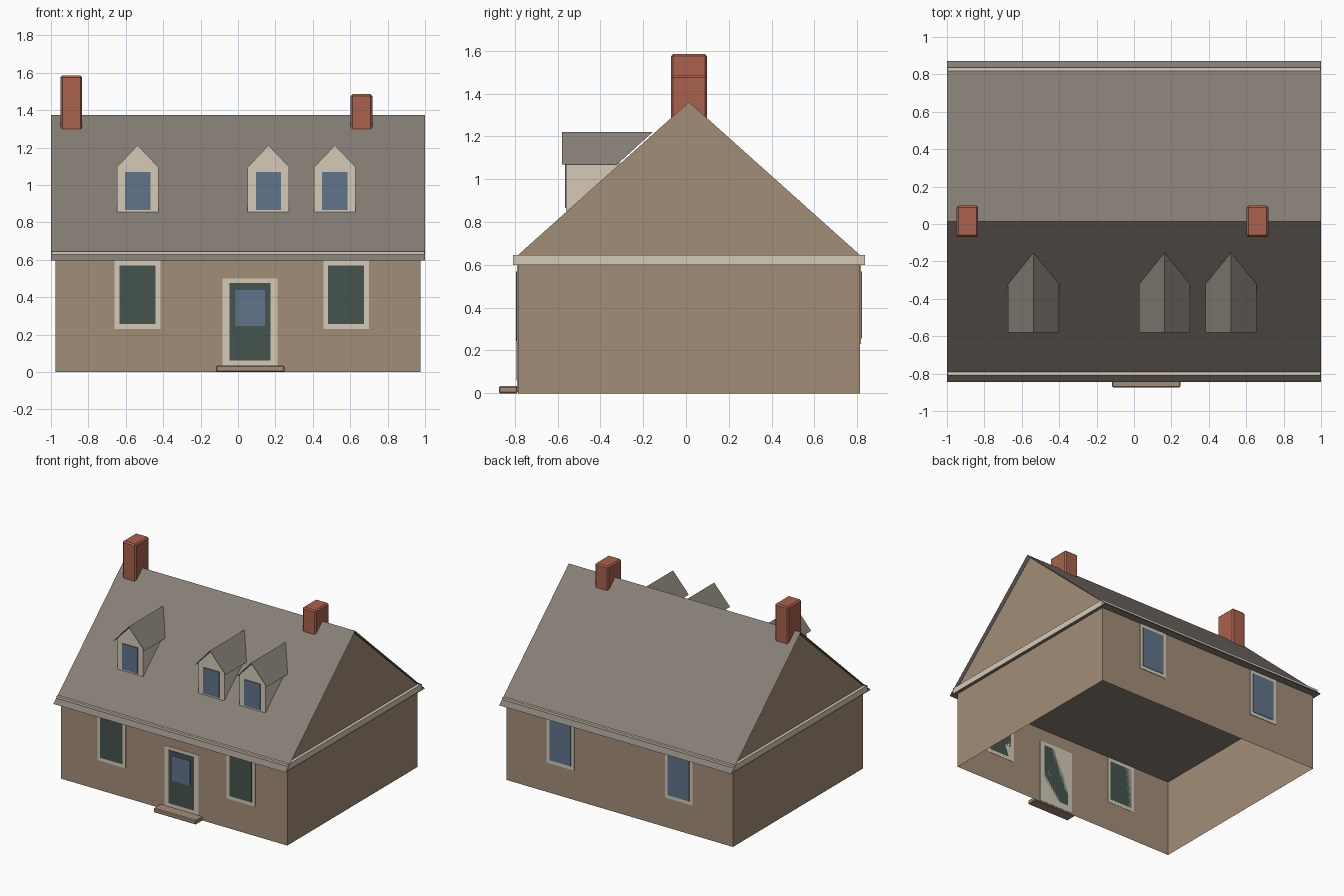
import bpy, bmesh

old = bpy.data.objects.get("Cube")
if old:
    bpy.data.objects.remove(old, do_unlink=True)


def material(name, rgb):
    m = bpy.data.materials.new(name)
    m.use_nodes = True
    m.diffuse_color = (*rgb, 1)
    bsdf = next(n for n in m.node_tree.nodes if n.type == 'BSDF_PRINCIPLED')
    bsdf.inputs["Base Color"].default_value = (*rgb, 1)
    bsdf.inputs["Roughness"].default_value = 0.9
    return m


TAN = material("tan siding", (0.37, 0.27, 0.19))
CREAM = material("cream trim", (0.66, 0.59, 0.48))
SHINGLE = material("grey shingle", (0.24, 0.21, 0.18))
BRICK = material("red brick", (0.40, 0.12, 0.075))
GLASS = material("blue glass", (0.12, 0.175, 0.26))
GREEN = material("dark green", (0.06, 0.088, 0.075))


def finish(name, bm, mat):
    mesh = bpy.data.meshes.new(name)
    bm.to_mesh(mesh)
    bm.free()
    mesh.materials.append(mat)
    ob = bpy.data.objects.new(name, mesh)
    bpy.context.collection.objects.link(ob)
    return ob


def box(name, x, y, z, mat, bevel=0):
    """Box between (low, high) pairs on each axis."""
    bm = bmesh.new()
    bmesh.ops.create_cube(bm, size=1)
    for v in bm.verts:
        v.co = [r[0] if c < 0 else r[1] for c, r in zip(v.co, (x, y, z))]
    if bevel:
        bmesh.ops.bevel(bm, geom=bm.edges[:], offset=bevel, segments=1, affect='EDGES')
    return finish(name, bm, mat)


def extrusion(name, profile, along, span, mat, closed=True, caps=True):
    """Sweep a 2D profile along x (profile is y, z) or along y (profile is x, z)."""
    bm = bmesh.new()
    rings = []
    for s in span:
        rings.append([bm.verts.new((s, a, z) if along == 'x' else (a, s, z))
                      for a, z in profile])
    n = len(profile)
    for i in range(n if closed else n - 1):
        j = (i + 1) % n
        bm.faces.new((rings[0][i], rings[0][j], rings[1][j], rings[1][i]))
    if caps:
        for r in rings:
            bm.faces.new(r)
    bmesh.ops.recalc_face_normals(bm, faces=bm.faces[:])
    return finish(name, bm, mat)


MID = 0.014                      # ridge line, slightly behind the origin
FRONT, BACK = MID - 0.8, MID + 0.8
EAVE, RIDGE = 0.597, 1.374

# Walls with gables, open underneath
house = extrusion("walls", [(FRONT, 0), (FRONT, 0.645), (MID, 1.361), (BACK, 0.645), (BACK, 0)],
                  'x', (-0.975, 0.975), TAN)
bm = bmesh.new()
bm.from_mesh(house.data)
floor = [f for f in bm.faces if f.calc_center_median().z < 0.001]
bmesh.ops.delete(bm, geom=floor, context='FACES_ONLY')
bm.to_mesh(house.data)
bm.free()

# Thin main roof with soffit and open ends, and the trim band at the eaves
extrusion("main_roof", [(MID - 0.858, EAVE), (MID, RIDGE), (MID + 0.858, EAVE)],
          'x', (-1, 1), SHINGLE, caps=False)
box("eaves_trim", (-0.998, 0.998), (MID - 0.823, MID + 0.823), (0.6, 0.645), CREAM)

# Chimneys
for name, x, top in (("left", 0.66, 1.485), ("right", -0.891, 1.585)):
    box(name + "_chimney", (x - 0.058, x + 0.058), (MID - 0.084, MID + 0.084),
        (1.1, top), BRICK, 0.01)


def plate(name, x, z, wall, depth, mat):
    """Thin plate standing out from the front or back wall."""
    side = -1 if wall < 0 else 1
    return box(name, x, sorted((wall - side * 0.002, wall + side * depth)), z, mat)


# Ground floor windows: dark green in front, blue at the back
for label, wall, centres, half, pane in (("front", FRONT, (-0.537, 0.578), 0.122, GREEN),
                                         ("back", BACK, (-0.51, 0.51), 0.118, GLASS)):
    for side, c in zip(("right", "left"), centres):
        name = f"{label}_{side}_window"
        plate(name + "_frame", (c - half, c + half), (0.23, 0.596), wall, 0.004, CREAM)
        half_pane = half - 0.026
        plate(name + "_pane", (c - half_pane, c + half_pane), (0.257, 0.57), wall, 0.008, pane)

# Front door and step
plate("door_frame", (-0.083, 0.211), (0.01, 0.5), FRONT, 0.003, CREAM)
plate("door", (-0.045, 0.174), (0.06, 0.475), FRONT, 0.006, GREEN)
plate("door_glass", (-0.014, 0.144), (0.245, 0.438), FRONT, 0.009, GLASS)
box("door_step", (-0.117, 0.249), (-0.874, FRONT), (0, 0.034), TAN, 0.006)


def roof_y(z):
    """Depth at which the front roof slope reaches height z."""
    return MID - 0.858 * (RIDGE - z) / (RIDGE - EAVE)


# Dormers: gabled body, thin roof running back into the main slope, window
for name, c in (("right", -0.537), ("middle", 0.163), ("left", 0.518)):
    w = 0.111
    extrusion(name + "_dormer_walls",
              [(c - w, 0.85), (c - w, 1.095), (c, 1.212), (c + w, 1.095), (c + w, 0.85)],
              'y', (-0.56, roof_y(1.08)), CREAM)
    roof = extrusion(name + "_dormer_roof",
                     [(c - 0.136, 1.07), (c, 1.222), (c + 0.136, 1.07)],
                     'y', (-0.58, 0), SHINGLE, closed=False, caps=False)
    for v in roof.data.vertices:
        if v.co.y > -0.1:
            v.co.y = roof_y(v.co.z)
    plate(name + "_dormer_pane", (c - 0.068, c + 0.068), (0.866, 1.068), -0.56, 0.006, GLASS)
